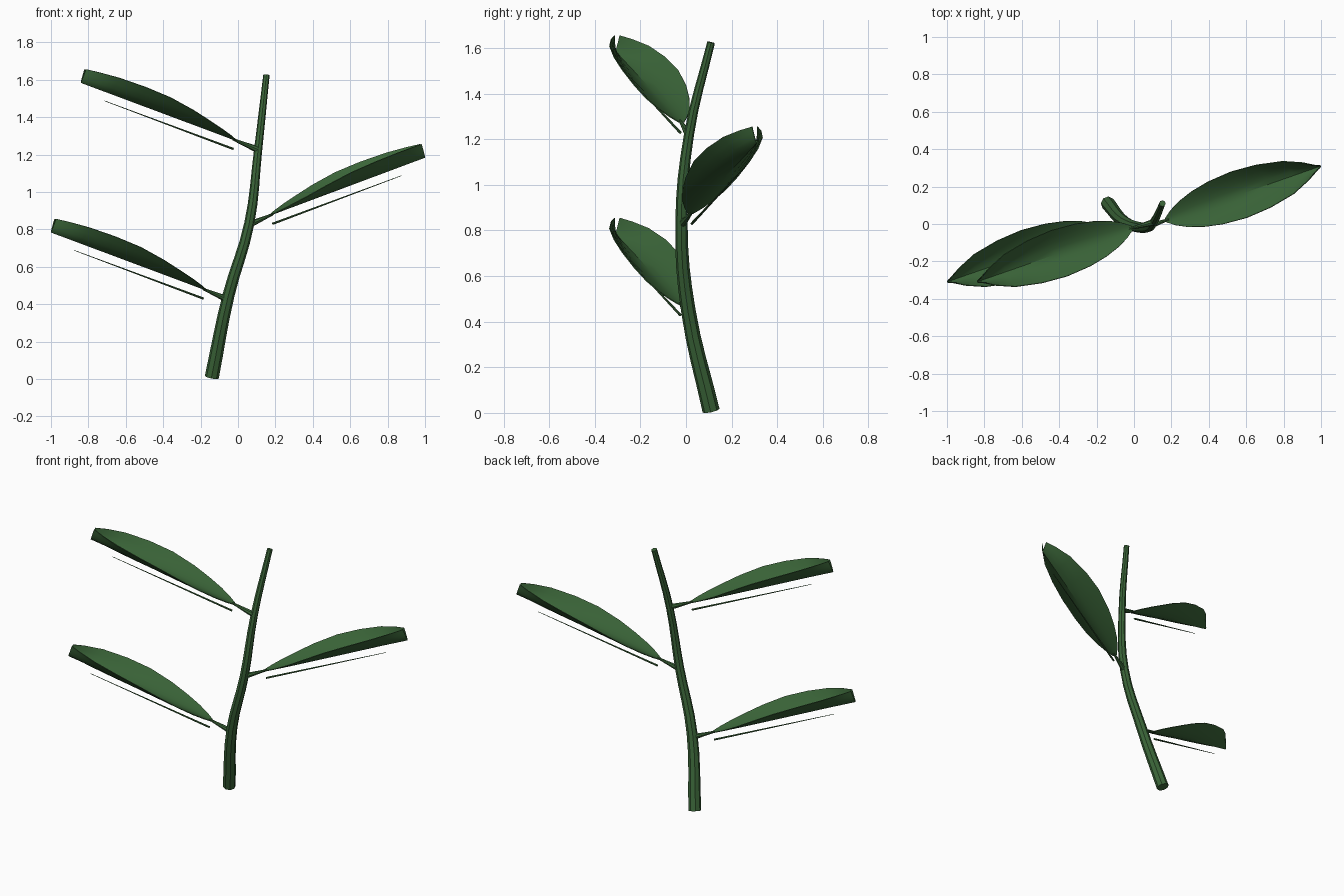
import bpy
import bmesh
from mathutils import Vector

cube = bpy.data.objects.get("Cube")
if cube:
    bpy.data.objects.remove(cube, do_unlink=True)

green = bpy.data.materials.new("leaf_green")
green.use_nodes = True
COLOUR = (0.043, 0.13, 0.04, 1)
green.diffuse_color = COLOUR
bsdf = next(n for n in green.node_tree.nodes if n.type == "BSDF_PRINCIPLED")
bsdf.inputs["Base Color"].default_value = COLOUR
bsdf.inputs["Roughness"].default_value = 0.7


def activate(obj):
    bpy.ops.object.select_all(action="DESELECT")
    obj.select_set(True)
    bpy.context.view_layer.objects.active = obj


def tube(name, points, radii):
    """Tapered round tube through the points, capped at both ends."""
    curve = bpy.data.curves.new(name, "CURVE")
    curve.dimensions = "3D"
    curve.bevel_depth = 1
    curve.bevel_resolution = 2
    curve.resolution_u = 4
    curve.use_fill_caps = True
    spline = curve.splines.new("BEZIER")
    spline.bezier_points.add(len(points) - 1)
    for bp, co, r in zip(spline.bezier_points, points, radii):
        bp.co = co
        bp.radius = r
        bp.handle_left_type = bp.handle_right_type = "AUTO"
    curve.materials.append(green)
    obj = bpy.data.objects.new(name, curve)
    bpy.context.collection.objects.link(obj)
    activate(obj)
    bpy.ops.object.convert(target="MESH")
    bpy.ops.object.shade_smooth_by_angle()


# Leaf frame: along the midline, across the blade, and up from it
BASE = Vector((-0.17, -0.02, 0.475))
TIP = Vector((-1.0, -0.31, 0.785))
ALONG = (TIP - BASE).normalized()
ACROSS = Vector((0, 0, 1)).cross(ALONG).normalized()
UP = ALONG.cross(ACROSS).normalized()

# Position along the leaf, half width, height of the curled-up edges
PROFILE = [
    (0, 0.012, 0.0), (0.05, 0.042, 0.01), (0.12, 0.072, 0.022),
    (0.22, 0.1, 0.038), (0.34, 0.12, 0.058), (0.5, 0.13, 0.078),
    (0.66, 0.12, 0.085), (0.82, 0.092, 0.085), (0.93, 0.05, 0.08),
    (1, 0.012, 0.075),
]
STEPS = 8


def place(point, side, shift):
    """Side -1 turns the leaf half round the vertical axis."""
    return Vector((point.x * side, point.y * side, point.z)) + Vector(shift)


def blade(name, side, shift):
    bm = bmesh.new()
    rows = []
    for s, half, fold in PROFILE:
        row = []
        for i in range(STEPS + 1):
            t = 2 * i / STEPS - 1
            p = BASE.lerp(TIP, s) + ACROSS * half * t + UP * fold * abs(t) ** 1.6
            row.append(bm.verts.new(place(p, side, shift)))
        rows.append(row)
    for a, b in zip(rows, rows[1:]):
        for i in range(STEPS):
            bm.faces.new((a[i], b[i], b[i + 1], a[i + 1]))
    bm.normal_update()
    mesh = bpy.data.meshes.new(name)
    bm.to_mesh(mesh)
    bm.free()
    mesh.materials.append(green)
    obj = bpy.data.objects.new(name, mesh)
    bpy.context.collection.objects.link(obj)
    solid = obj.modifiers.new("thickness", "SOLIDIFY")
    solid.thickness = 0.004
    solid.offset = 0
    activate(obj)
    bpy.ops.object.modifier_apply(modifier=solid.name)
    bpy.ops.object.shade_smooth_by_angle()


# Curving main stem
tube("stem",
     [(-0.14, 0.11, 0.01), (-0.05, 0.01, 0.45), (0.06, -0.02, 0.83),
      (0.107, 0.013, 1.22), (0.152, 0.11, 1.625)],
     [0.038, 0.032, 0.027, 0.022, 0.017])

# Three alternating leaves, each with a stalk and a rib beneath
LEAVES = [
    ("lower", 1, (0, 0, 0), (-0.055, 0.01, 0.425)),
    ("middle", -1, (0, 0, 0.4), (0.06, -0.02, 0.825)),
    ("upper", 1, (0.16, 0, 0.8), (0.108, 0.01, 1.225)),
]
for label, side, shift, root in LEAVES:
    blade(label + "_leaf", side, shift)
    neck = place(BASE + ALONG * 0.02, side, shift)
    tube(label + "_stalk", [root, neck], [0.018, 0.006])
    rib = [place(BASE.lerp(TIP, s) - UP * 0.048, side, shift) for s in (0, 0.83)]
    tube(label + "_rib", rib, [0.006, 0.0015])
